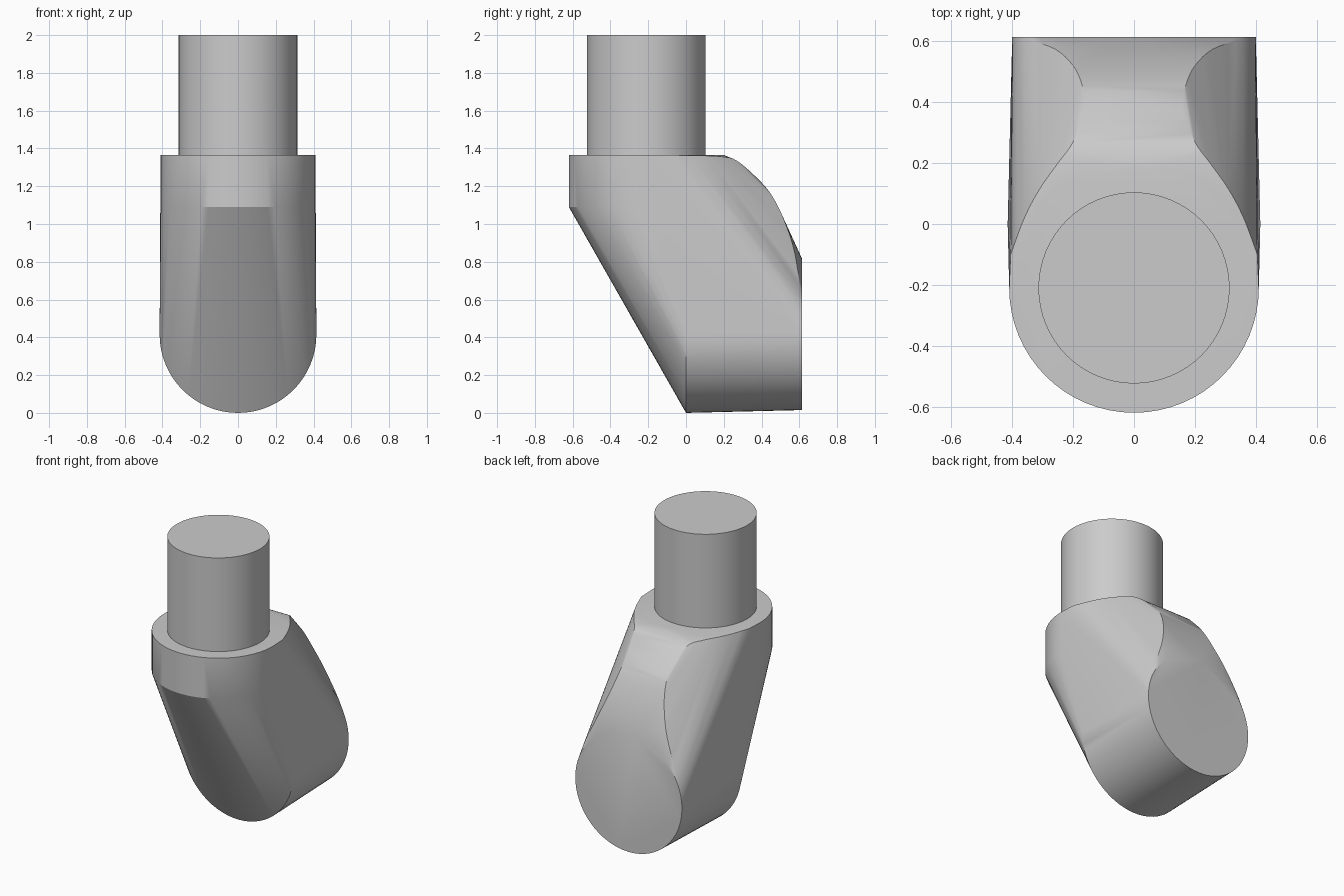
import bpy, bmesh, math
from mathutils import Vector

if "Cube" in bpy.data.objects:
    bpy.data.objects.remove(bpy.data.objects["Cube"])

SEG = 64
DISC_Y, TOP = -0.21, 1.365


def circle(r, place):
    return [place(r * math.cos(2 * math.pi * i / SEG), r * math.sin(2 * math.pi * i / SEG))
            for i in range(SEG)]


def smooth_path(pts, steps=4):
    # Catmull-Rom through the given points
    p = [Vector(v) for v in pts]
    p = [2 * p[0] - p[1]] + p + [2 * p[-1] - p[-2]]
    out = []
    for a, b, c, d in zip(p, p[1:], p[2:], p[3:]):
        for k in range(steps):
            t = k / steps
            out.append(0.5 * (2 * b + (c - a) * t + (2 * a - 5 * b + 4 * c - d) * t * t
                              + (3 * b - a - 3 * c + d) * t ** 3))
    return out + [p[-2]]


def finish(name, bm):
    bmesh.ops.recalc_face_normals(bm, faces=bm.faces[:])
    mesh = bpy.data.meshes.new(name)
    bm.to_mesh(mesh)
    bm.free()
    ob = bpy.data.objects.new(name, mesh)
    bpy.context.collection.objects.link(ob)
    bpy.ops.object.select_all(action='DESELECT')
    ob.select_set(True)
    bpy.context.view_layer.objects.active = ob
    bpy.ops.object.shade_smooth_by_angle(angle=math.radians(25))
    return ob


# Body: collar disc blended into the horizontal foot, with a rounded back strip
ridge = smooth_path([(0.405, -0.10, 1.365), (0.36, 0.02, 1.363), (0.31, 0.115, 1.361),
                     (0.25, 0.20, 1.355), (0.20, 0.27, 1.335), (0.16, 0.38, 1.24),
                     (0.17, 0.455, 1.15), (0.20, 0.52, 1.02), (0.26, 0.575, 0.85),
                     (0.355, 0.607, 0.62), (0.40, 0.615, 0.42)])
points = [(s * v.x, v.y, v.z) for v in ridge for s in (-1, 1)]
for z in (1.09, TOP):
    points += circle(0.41, lambda a, b: (a, DISC_Y + b, z))
for y, r in ((0.0, 0.415), (0.615, 0.40)):
    points += circle(r, lambda a, b: (a, y, 0.415 + b))
bm = bmesh.new()
for p in points:
    bm.verts.new(p)
bmesh.ops.remove_doubles(bm, verts=bm.verts[:], dist=0.0005)
hull = bmesh.ops.convex_hull(bm, input=bm.verts[:])
loose = [v for v in bm.verts if not v.link_faces]
bmesh.ops.delete(bm, geom=loose, context='VERTS')
bmesh.ops.dissolve_limit(bm, angle_limit=math.radians(0.3), verts=bm.verts[:], edges=bm.edges[:])
finish("angled_body", bm)

# Post: round stem standing on the collar
bm = bmesh.new()
bmesh.ops.create_cone(bm, cap_ends=True, segments=SEG, radius1=0.314, radius2=0.314,
                      depth=2 - TOP + 0.02)
bmesh.ops.translate(bm, verts=bm.verts[:], vec=(0, DISC_Y, (2 + TOP - 0.02) / 2))
finish("round_post", bm)
